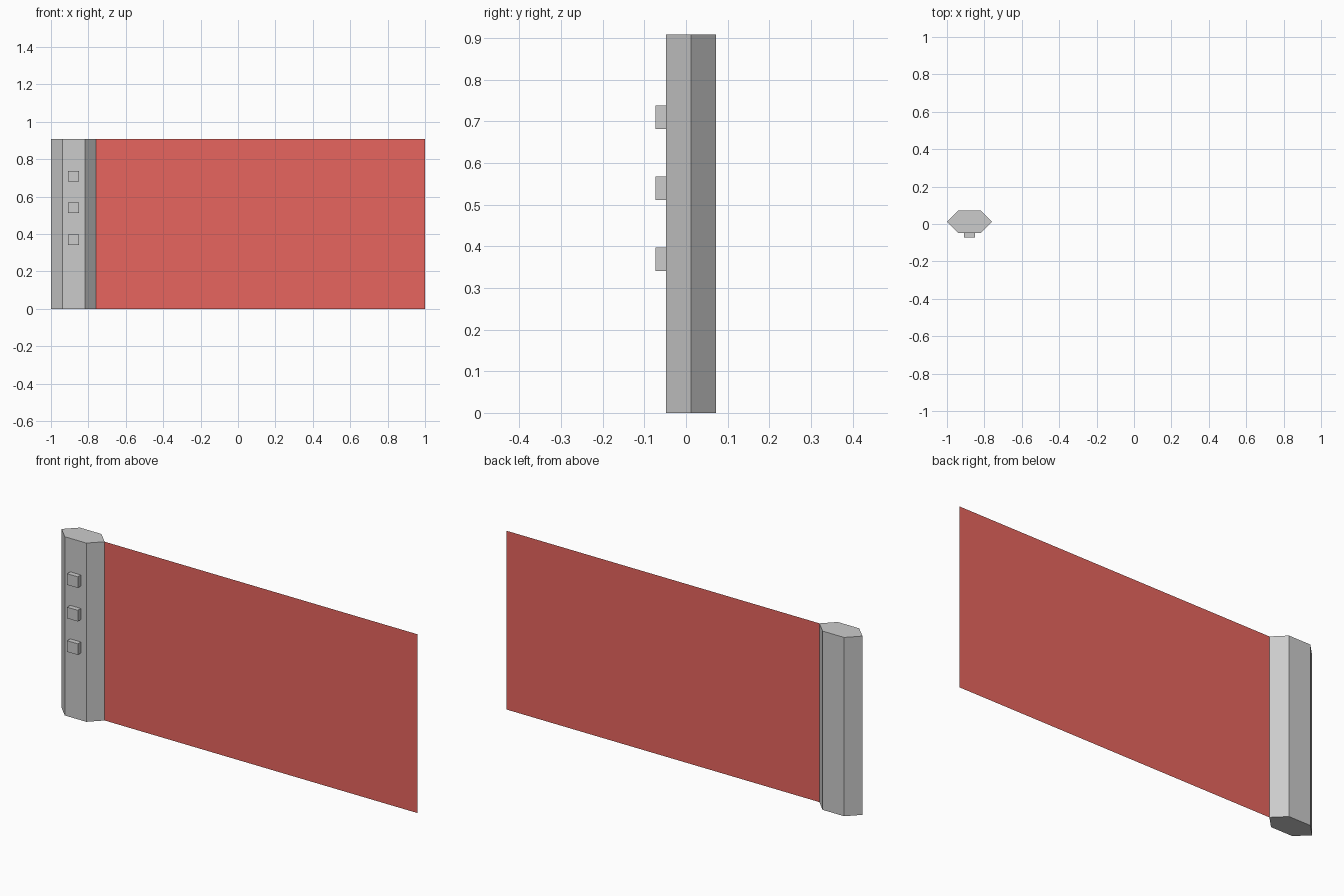
import bpy, bmesh

if "Cube" in bpy.data.objects:
    bpy.data.objects.remove(bpy.data.objects["Cube"])


def make_object(name, bm):
    bmesh.ops.recalc_face_normals(bm, faces=bm.faces)
    mesh = bpy.data.meshes.new(name)
    bm.to_mesh(mesh)
    bm.free()
    obj = bpy.data.objects.new(name, mesh)
    bpy.context.collection.objects.link(obj)
    return obj


def prism(name, profile, z0, z1):
    bm = bmesh.new()
    face = bm.faces.new([bm.verts.new((x, y, z0)) for x, y in profile])
    ext = bmesh.ops.extrude_face_region(bm, geom=[face], use_keep_orig=True)
    top = [v for v in ext["geom"] if isinstance(v, bmesh.types.BMVert)]
    bmesh.ops.translate(bm, verts=top, vec=(0, 0, z1 - z0))
    return make_object(name, bm)


HEIGHT = 0.908
CX, CY = -0.879, 0.012

# Six-sided upright casing
half = [(-0.121, 0), (-0.0605, -0.0605), (0.0605, -0.0605)]
hexagon = half + [(-x, -y) for x, y in half]
prism("casing", [(CX + x, CY + y) for x, y in hexagon], 0, HEIGHT)

# Three buttons on the front of the casing
for i in range(3):
    z = 0.341 + i * 0.1702
    x0, x1, y0, y1 = CX - 0.03, CX + 0.03, -0.0735, CY - 0.0605
    prism(f"button_{i + 1}", [(x0, y0), (x1, y0), (x1, y1), (x0, y1)], z, z + 0.0565)

# Thin red sheet pulled out from the casing edge
bm = bmesh.new()
x0 = CX + 0.121
bm.faces.new([bm.verts.new(p) for p in
              [(x0, CY, 0), (1, CY, 0), (1, CY, HEIGHT), (x0, CY, HEIGHT)]])
sheet = make_object("sheet", bm)
red = bpy.data.materials.new("red")
red.diffuse_color = (0.8, 0.13, 0.112, 1)
red.use_nodes = True
red.node_tree.nodes["Principled BSDF"].inputs["Base Color"].default_value = red.diffuse_color
sheet.data.materials.append(red)
